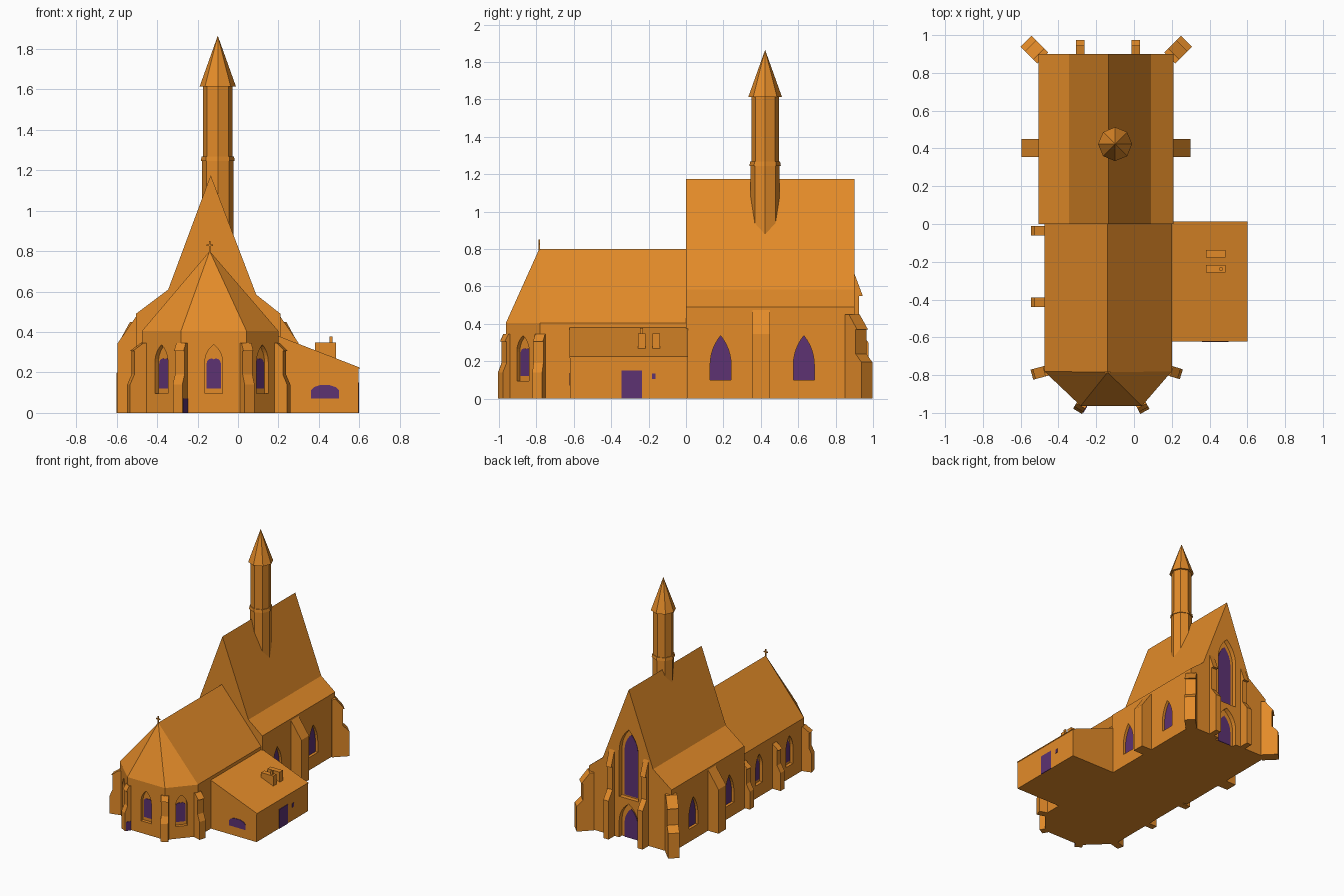
import bpy, bmesh
from math import radians, degrees, atan2, acos, cos, sin
from mathutils import Matrix

if "Cube" in bpy.data.objects:
    bpy.data.objects.remove(bpy.data.objects["Cube"])


def material(name, rgb):
    m = bpy.data.materials.new(name)
    m.diffuse_color = (*rgb, 1)
    m.use_nodes = True
    m.node_tree.nodes["Principled BSDF"].inputs["Base Color"].default_value = m.diffuse_color
    return m


STONE = material("orange stone", (0.77, 0.26, 0.022))
GLASS = material("purple glass", (0.11, 0.032, 0.17))


def finish(name, bm, mat):
    bmesh.ops.recalc_face_normals(bm, faces=bm.faces)
    me = bpy.data.meshes.new(name)
    bm.to_mesh(me)
    bm.free()
    me.materials.append(mat)
    ob = bpy.data.objects.new(name, me)
    bpy.context.collection.objects.link(ob)
    return ob


def prism(name, pts, y0, y1, M=Matrix(), mat=STONE):
    """Polygon in local x/z, extruded along local y."""
    bm = bmesh.new()
    a = [bm.verts.new(M @ Matrix.Translation((x, y0, z)).translation) for x, z in pts]
    b = [bm.verts.new(M @ Matrix.Translation((x, y1, z)).translation) for x, z in pts]
    bm.faces.new(a)
    bm.faces.new(b)
    for i in range(len(pts)):
        j = (i + 1) % len(pts)
        bm.faces.new((a[i], a[j], b[j], b[i]))
    return finish(name, bm, mat)


def frame(p, ang):
    return Matrix.Translation((p[0], p[1], 0)) @ Matrix.Rotation(radians(ang), 4, 'Z')


def rect(x0, x1, z0, z1):
    return [(x0, z0), (x1, z0), (x1, z1), (x0, z1)]


def arch(w, z0, spring, top, n=6):
    h, half = top - spring, w / 2
    R = (half * half + h * h) / (2 * half)
    end = acos((R - half) / R)
    side = [(half - R + R * cos(end * i / n), spring + R * sin(end * i / n)) for i in range(n)]
    return [(-half, z0), (half, z0)] + side[(1 if spring == z0 else 0):] + [(0, top)] + \
           [(-x, z) for x, z in reversed(side[(1 if spring == z0 else 0):])]


def window(name, wall, p, ang, niche, glass, depth=0.025):
    """Cut a pointed niche facing ang into the wall and set glass at its back."""
    M = frame(p, ang - 90)
    cutter = prism(name + "_cutter", arch(*niche), -depth, 0.03, M)
    mod = wall.modifiers.new("niche", 'BOOLEAN')
    mod.operation, mod.object, mod.solver = 'DIFFERENCE', cutter, 'EXACT'
    bpy.context.view_layer.objects.active = wall
    bpy.ops.object.modifier_apply(modifier=mod.name)
    bpy.data.objects.remove(cutter)
    prism(name, arch(*glass), -depth - 0.003, -depth + 0.004, M, GLASS)


def buttress(name, p, ang, w, d1, z1, d2, z2, z3, z4, lip=0.012, back=0.03):
    """Two-stage stepped buttress with a sloping cap."""
    pts = [(-back, 0), (d1, 0), (d1, z1), (d2, z2), (d2, z3), (d2 + lip, z3), (0, z4), (-back, z4)]
    prism(name, pts, -w / 2, w / 2, frame(p, ang))


# Nave with kinked steep roof
nave = prism("nave", [(-0.505, 0), (0.21, 0), (0.21, 0.49), (0.09, 0.585), (-0.135, 1.175),
                      (-0.345, 0.61), (-0.505, 0.49)], 0, 0.9)

# Choir with three-sided apse and hipped roof
plan = [(0.2, 0.02), (-0.475, 0.02), (-0.475, -0.78), (-0.282, -0.963), (0.042, -0.963), (0.2, -0.78)]
bm = bmesh.new()
lo = [bm.verts.new((x, y, 0)) for x, y in plan]
hi = [bm.verts.new((x, y, 0.405)) for x, y in plan]
rb, rf = bm.verts.new((-0.14, 0.02, 0.8)), bm.verts.new((-0.14, -0.785, 0.8))
bm.faces.new(lo)
for i in range(1, 6):
    j = (i + 1) % 6
    bm.faces.new((lo[i], lo[j], hi[j], hi[i]))
bm.faces.new((lo[0], lo[1], hi[1], rb, hi[0]))
bm.faces.new((hi[1], hi[2], rf, rb))
bm.faces.new((hi[5], hi[0], rb, rf))
for i in (2, 3, 4):
    bm.faces.new((hi[i], hi[i + 1], rf))
choir = finish("choir", bm, STONE)

# Nave side windows
for i, y in enumerate((0.185, 0.63)):
    for side, x, ang in (("right", 0.21, 0), ("left", -0.505, 180)):
        window(f"nave_window_{side}_{i}", nave, (x, y), ang,
               (0.112, 0.1, 0.18, 0.337), (0.112, 0.1, 0.18, 0.337))
# Gable window and portal
window("gable_window", nave, (-0.135, 0.9), 90, (0.165, 0.32, 0.68, 0.86), (0.115, 0.33, 0.68, 0.81), 0.035)
window("portal_window", nave, (-0.135, 0.9), 90, (0.165, 0.0, 0.13, 0.28), (0.115, 0.0, 0.11, 0.23), 0.035)
# Choir side windows
for i, y in enumerate((-0.225, -0.6)):
    window(f"choir_window_{i}", choir, (-0.475, y), 180, (0.085, 0.1, 0.23, 0.335), (0.07, 0.12, 0.22, 0.3))
# Apse windows on each of the three sides
for i in (2, 3, 4):
    (x0, y0), (x1, y1) = plan[i], plan[i + 1]
    ang = degrees(atan2(y1 - y0, x1 - x0)) - 90
    window(f"apse_window_{i}", choir, ((x0 + x1) / 2, (y0 + y1) / 2), ang,
           (0.088, 0.095, 0.25, 0.337), (0.07, 0.12, 0.245, 0.265))

# Nave buttresses: middle of each side, diagonal corners, gable pair
for side, x, ang in (("right", 0.21, 0), ("left", -0.505, 180)):
    prism(f"nave_buttress_{side}", [(-0.03, 0), (0.09, 0), (0.09, 0.345), (0, 0.475), (-0.03, 0.475)],
          -0.047, 0.047, frame((x, 0.402), ang))
    buttress(f"corner_buttress_{side}", (x, 0.9), 45 if side == "right" else 135,
             0.082, 0.095, 0.195, 0.05, 0.24, 0.37, 0.45)
for i, x in enumerate((-0.285, 0.01)):
    buttress(f"gable_buttress_{i}", (x, 0.9), 90, 0.045, 0.075, 0.3, 0.025, 0.37, 0.55, 0.67, 0.02)

# Choir and apse buttresses
for i, y in enumerate((-0.035, -0.415)):
    buttress(f"choir_buttress_{i}", (-0.475, y), 180, 0.05, 0.07, 0.14, 0.04, 0.19, 0.31, 0.35)
for i, (p, ang, d) in enumerate([(plan[2], 195, 0.068), (plan[3], 239, 0.033),
                                 (plan[4], 298, 0.033), (plan[5], -17, 0.053)]):
    buttress(f"apse_buttress_{i}", p, ang, 0.055, d, 0.14, d - 0.022, 0.19, 0.305, 0.345, 0.01, 0.04)
# Small hatch on the side of one apse buttress
prism("hatch", rect(-0.015, 0.025, 0, 0.07), 0.027, 0.031, frame(plan[3], 239), GLASS)

# Lean-to annex with openings
prism("annex", [(0.19, 0), (0.595, 0), (0.595, 0.22), (0.19, 0.377)], -0.62, 0.012)
prism("annex_roof_slab", [(0.2, 0.373), (0.6, 0.218), (0.6, 0.225), (0.2, 0.38)], -0.622, 0.012)
right = frame((0.595, 0), -90)
prism("annex_door", rect(0.235, 0.345, 0, 0.15), -0.002, 0.004, frame((0.595, 0), -90), GLASS)
for o in [bpy.data.objects["annex_door"]]:
    bpy.data.objects.remove(o)
prism("annex_door", [(0.592, 0), (0.599, 0), (0.599, 0.15), (0.592, 0.15)], -0.345, -0.235, mat=GLASS)
prism("annex_small_window", [(0.592, 0.105), (0.599, 0.105), (0.599, 0.135), (0.592, 0.135)],
      -0.182, -0.162, mat=GLASS)
prism("annex_front_window", [(0.36, 0.07), (0.5, 0.07), (0.5, 0.11), (0.485, 0.127), (0.455, 0.137),
                             (0.405, 0.137), (0.375, 0.127), (0.36, 0.11)], -0.624, -0.617, mat=GLASS)

# Chimneys on the annex roof
for i, y in enumerate((-0.237, -0.158)):
    prism(f"chimney_{i}", rect(0.38, 0.485, 0.24, 0.348), y - 0.02, y + 0.02)
prism("chimney_pipe", rect(0.452, 0.468, 0.34, 0.378), -0.245, -0.229)


# Octagonal turret and spire
def turret(name, r0, r1, z0, z1):
    bpy.ops.mesh.primitive_cone_add(vertices=8, radius1=r0, radius2=r1, depth=z1 - z0,
                                    location=(-0.1, 0.423, (z0 + z1) / 2))
    ob = bpy.context.object
    ob.name = name
    ob.data.materials.append(STONE)


turret("turret_base", 0.078, 0.078, 0.85, 1.25)
turret("turret_ring", 0.084, 0.080, 1.245, 1.268)
turret("turret_shaft", 0.074, 0.074, 1.26, 1.63)
turret("spire", 0.09, 0.0, 1.613, 1.865)

# Cross on the apse roof
prism("cross_post", rect(-0.144, -0.136, 0.79, 0.85), -0.789, -0.781)
prism("cross_arm", rect(-0.156, -0.124, 0.825, 0.833), -0.789, -0.781)
